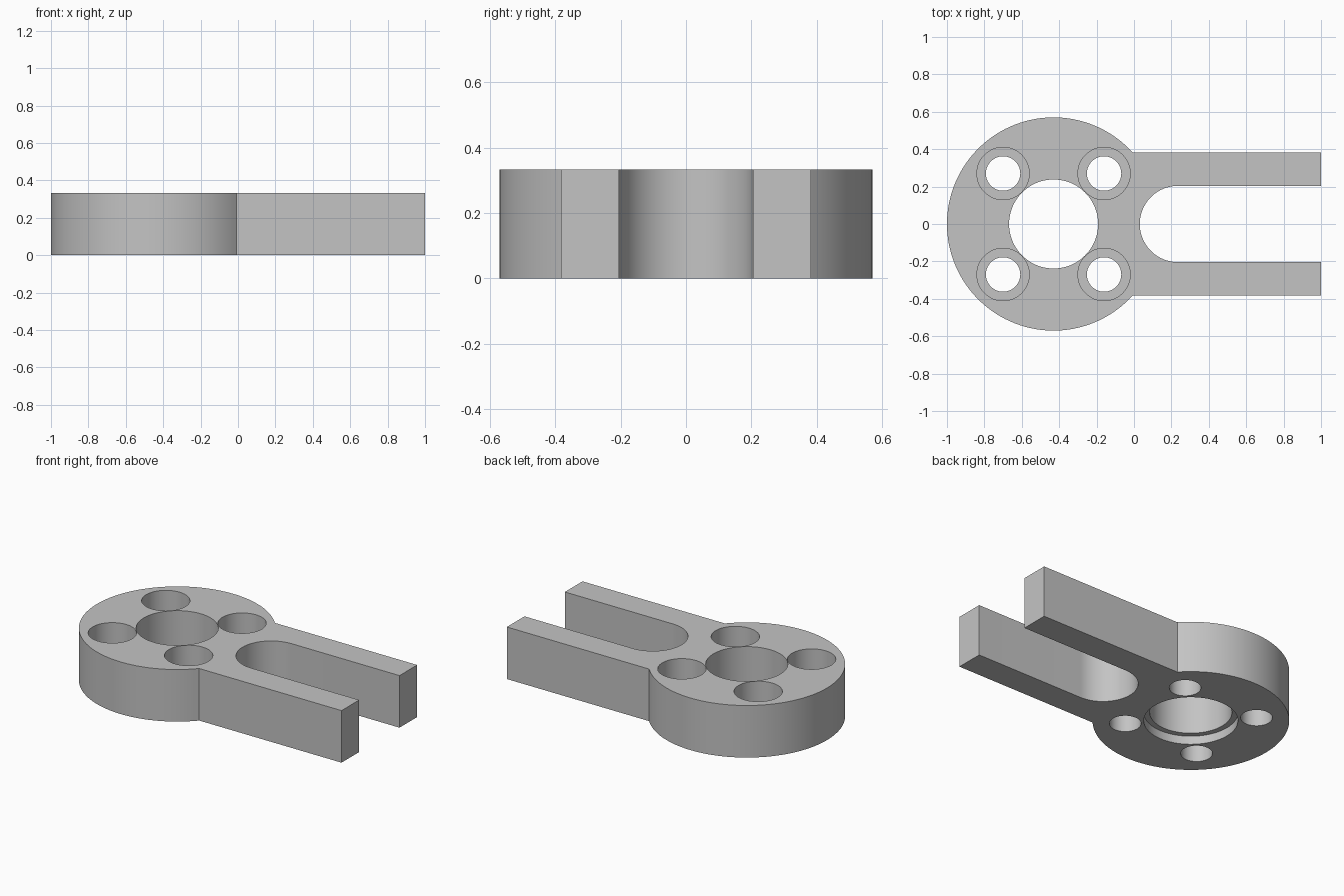
import bpy, bmesh
from math import sin, cos, asin, pi
from mathutils import Matrix

cube = bpy.data.objects.get("Cube")
if cube:
    bpy.data.objects.remove(cube, do_unlink=True)

HEIGHT = 0.333
DISC_X, DISC_R = -0.43, 0.57
ARM_Y, SLOT_R, SLOT_X = 0.382, 0.204, 0.235

grey = bpy.data.materials.new("plain grey")
grey.use_nodes = True
grey.diffuse_color = (0.55, 0.55, 0.55, 1)
grey.node_tree.nodes["Principled BSDF"].inputs["Base Color"].default_value = grey.diffuse_color


def arc(cx, r, start, end, steps):
    angles = [start + (end - start) * i / steps for i in range(steps + 1)]
    return [(cx + r * cos(a), r * sin(a)) for a in angles]


def add_object(name, bm):
    bmesh.ops.recalc_face_normals(bm, faces=bm.faces)
    mesh = bpy.data.meshes.new(name)
    bm.to_mesh(mesh)
    bm.free()
    mesh.materials.append(grey)
    obj = bpy.data.objects.new(name, mesh)
    bpy.context.collection.objects.link(obj)
    return obj


def cylinder(x, y, r, z0, z1, segments=64):
    bm = bmesh.new()
    bmesh.ops.create_cone(bm, cap_ends=True, segments=segments, radius1=r, radius2=r,
                          depth=z1 - z0, matrix=Matrix.Translation((x, y, (z0 + z1) / 2)))
    return add_object("hole_cutter", bm)


# Forked plate: round head, two straight arms and a round-ended slot
join = asin(ARM_Y / DISC_R)
outline = arc(DISC_X, DISC_R, join, 2 * pi - join, 96)
outline += [(1, -ARM_Y), (1, -SLOT_R)]
outline += arc(SLOT_X, SLOT_R, 1.5 * pi, 0.5 * pi, 40)
outline += [(1, SLOT_R), (1, ARM_Y)]
bm = bmesh.new()
base = bm.faces.new([bm.verts.new((x, y, 0)) for x, y in outline])
top = bmesh.ops.extrude_face_region(bm, geom=[base], use_keep_orig=True)["geom"]
bmesh.ops.translate(bm, vec=(0, 0, HEIGHT), verts=[v for v in top if isinstance(v, bmesh.types.BMVert)])
plate = add_object("forked_plate", bm)

# Central bore with a shallow recess underneath
cutters = [cylinder(DISC_X, 0, 0.238, -0.1, 0.5, 96),
           cylinder(DISC_X, 0, 0.273, -0.1, 0.054, 96)]

# Four bolt holes, counterbored from the top
for sx in (-1, 1):
    for sy in (-1, 1):
        x, y = DISC_X + sx * 0.27, sy * 0.27
        cutters.append(cylinder(x, y, 0.092, -0.1, 0.5))
        cutters.append(cylinder(x, y, 0.14, 0.13, 0.5))

bpy.context.view_layer.objects.active = plate
for cutter in cutters:
    mod = plate.modifiers.new("hole", 'BOOLEAN')
    mod.operation, mod.solver, mod.object = 'DIFFERENCE', 'EXACT', cutter
    bpy.ops.object.modifier_apply(modifier=mod.name)
    bpy.data.objects.remove(cutter, do_unlink=True)

# Smooth round walls, crisp edges
bpy.ops.object.select_all(action='DESELECT')
plate.select_set(True)
bpy.ops.object.shade_smooth_by_angle(angle=0.5)
